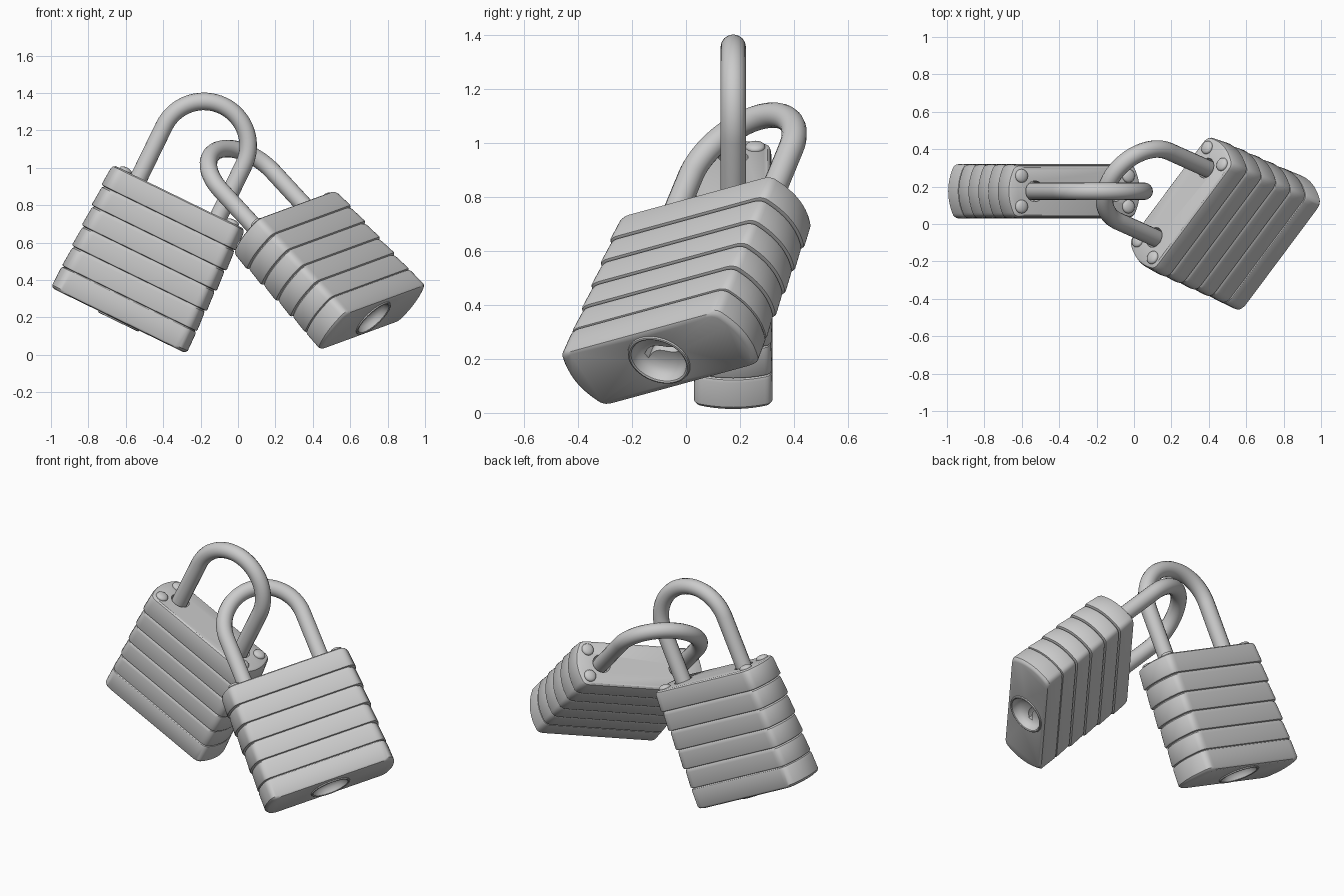
import bpy, bmesh
from math import sin, cos, pi, radians
from mathutils import Matrix, Vector

if "Cube" in bpy.data.objects:
    bpy.data.objects.remove(bpy.data.objects["Cube"])

HALF_T, CORNER_X, BULGE = 0.146, 0.365, 0.038


def make_object(name, bm):
    bmesh.ops.recalc_face_normals(bm, faces=bm.faces[:])
    me = bpy.data.meshes.new(name)
    bm.to_mesh(me)
    bm.free()
    ob = bpy.data.objects.new(name, me)
    bpy.context.collection.objects.link(ob)
    return ob


def outline(d):
    """Plate outline: flat sides, gently bowed ends, rounded corners; d = inset."""
    end_x = lambda y: CORNER_X + BULGE * (1 - (y / HALF_T) ** 2)
    side = []
    y0 = 0.118
    for k in range(-6, 7):
        y = y0 * k / 6
        side.append((end_x(y), y))
    a, b, c = (end_x(y0), y0), (CORNER_X + 0.004, HALF_T), (CORNER_X - 0.035, HALF_T)
    corner = []
    for k in range(1, 6):
        t = k / 5
        corner.append(tuple((1 - t) ** 2 * a[i] + 2 * t * (1 - t) * b[i] + t * t * c[i] for i in (0, 1)))
    half = [(x, -y) for x, y in reversed(corner)] + side + corner
    pts = half + [(-x, -y) for x, y in half]
    return [((abs(x) - d) * (1 if x > 0 else -1), y * (1 - 0.7 * d / HALF_T)) for x, y in pts]


def loft(bm, rings):
    """Closed solid through (z, inset) rings."""
    loops = [[bm.verts.new((x, y, z)) for x, y in outline(d)] for z, d in rings]
    n = len(loops[0])
    for lo, hi in zip(loops, loops[1:]):
        for i in range(n):
            bm.faces.new((lo[i], lo[(i + 1) % n], hi[(i + 1) % n], hi[i]))
    bm.faces.new(loops[0][::-1])
    bm.faces.new(loops[-1])


def lathe(bm, profile, loc=(0, 0, 0), n=48):
    """Revolve (r, z) points about z; r = 0 makes a pole."""
    loops = []
    for r, z in profile:
        count = n if r > 0 else 1
        loops.append([bm.verts.new((loc[0] + r * cos(2 * pi * i / n), loc[1] + r * sin(2 * pi * i / n), loc[2] + z))
                      for i in range(count)])
    for a, b in zip(loops, loops[1:]):
        for i in range(n):
            j = (i + 1) % n
            quad = [a[i % len(a)], a[j % len(a)], b[j % len(b)], b[i % len(b)]]
            bm.faces.new(list(dict.fromkeys(quad)))


def cut(ob, cutter):
    cutter.hide_render = True
    m = ob.modifiers.new("cut", 'BOOLEAN')
    m.object, m.operation, m.solver = cutter, 'DIFFERENCE', 'EXACT'


def plug(bm, r, z0, z1, loc):
    lathe(bm, [(0, z0), (r, z0), (r, z1), (0, z1)], loc)


levels = [0, 0.13, 0.25, 0.37, 0.49, 0.61, 0.735]
H = levels[-1]
LEG = 0.237

# bottom plate, with round lock opening
bm = bmesh.new()
loft(bm, [(0, 0.02), (0.005, 0.008), (0.016, 0), (0.115, 0.002), (0.125, 0.006), (0.13, 0.014)])
bottom_plate = make_object("bottom_plate", bm)
bm = bmesh.new()
plug(bm, 0.118, -0.05, 0.115, (0, 0, 0))
opening_cutter = make_object("opening_cutter", bm)
cut(bottom_plate, opening_cutter)

# stacked middle plates
bm = bmesh.new()
for z0, z1 in zip(levels[1:-2], levels[2:-1]):
    loft(bm, [(z0, 0.014), (z0 + 0.003, 0.005), (z0 + 0.01, 0.002), (z1 - 0.022, 0.008), (z1 - 0.008, 0.011), (z1, 0.02)])
middle_plates = make_object("middle_plates", bm)

# top plate, with shackle holes
bm = bmesh.new()
z0 = levels[-2]
loft(bm, [(z0, 0.014), (z0 + 0.003, 0.005), (z0 + 0.01, 0.002), (H - 0.022, 0.008), (H - 0.007, 0.014), (H, 0.027)])
top_plate = make_object("top_plate", bm)
bm = bmesh.new()
for s in (-1, 1):
    plug(bm, 0.055, H - 0.06, H + 0.05, (s * LEG, 0, 0))
shackle_hole_cutter = make_object("shackle_hole_cutter", bm)
cut(top_plate, shackle_hole_cutter)

# domed rivets
bm = bmesh.new()
for sx in (-1, 1):
    for sy in (-1, 1):
        dome = [(0.036 * cos(t * pi / 10), 0.004 + 0.016 * sin(t * pi / 10)) for t in range(5)]
        lathe(bm, [(0, -0.01), (0.036, -0.01)] + dome + [(0, 0.02)], (sx * 0.318, sy * 0.082, H), 24)
rivets = make_object("rivets", bm)

# lock cylinder: rim and dished face with wavy key slot
bm = bmesh.new()
lathe(bm, [(0, 0.112), (0.118, 0.112), (0.121, 0), (0.119, -0.006), (0.113, -0.008), (0.107, -0.004),
           (0.104, 0.006), (0.098, 0.024), (0.082, 0.042), (0.055, 0.053), (0.028, 0.058), (0, 0.06)])
lock_cylinder = make_object("lock_cylinder", bm)
bm = bmesh.new()
xs = [-0.075 + 0.15 * i / 20 for i in range(21)]
wave = lambda x: 0.014 * sin(x * 42)
pts = [(x, wave(x) - 0.013) for x in xs] + [(x, wave(x) + 0.013) for x in reversed(xs)]
f = bm.faces.new([bm.verts.new((x, y, 0.01)) for x, y in pts])
ext = bmesh.ops.extrude_face_region(bm, geom=[f])
bmesh.ops.translate(bm, vec=(0, 0, 0.09), verts=[v for v in ext['geom'] if isinstance(v, bmesh.types.BMVert)])
key_slot_cutter = make_object("key_slot_cutter", bm)
cut(lock_cylinder, key_slot_cutter)

# shackle
path = [(-LEG, H - 0.06), (-LEG, H + 0.15)]
path += [(-LEG * cos(pi * i / 32), H + 0.305 + LEG * sin(pi * i / 32)) for i in range(33)]
path += [(LEG, H + 0.15), (LEG, H - 0.06)]
cu = bpy.data.curves.new("shackle", 'CURVE')
cu.dimensions = '3D'
cu.bevel_depth, cu.bevel_resolution, cu.use_fill_caps = 0.047, 6, True
sp = cu.splines.new('POLY')
sp.points.add(len(path) - 1)
for p, (x, z) in zip(sp.points, path):
    p.co = (x, 0, z, 1)
shackle = bpy.data.objects.new("shackle", cu)
bpy.context.collection.objects.link(shackle)

# bake the parts, then place two linked padlocks
bpy.context.view_layer.update()
deps = bpy.context.evaluated_depsgraph_get()
parts = [bottom_plate, middle_plates, top_plate, rivets, lock_cylinder, shackle]
baked = {}
for ob in parts:
    me = bpy.data.meshes.new_from_object(ob.evaluated_get(deps))
    me.shade_smooth()
    me.set_sharp_from_angle(angle=radians(32))
    baked[ob.name] = me
for ob in parts + [opening_cutter, shackle_hole_cutter, key_slot_cutter]:
    bpy.data.objects.remove(ob)


def frame(right, up, origin):
    u = Vector(up).normalized()
    r = Vector(right)
    r = (r - u * r.dot(u)).normalized()
    m = Matrix((r, u.cross(r), u)).transposed().to_4x4()
    m.translation = origin
    return m


placements = {
    "left": frame((0.899, 0, -0.438), (0.438, 0, 0.899), (-0.638, 0.175, 0.183)),
    "right": frame((0.588, 0.782, 0.21), (-0.648, 0.291, 0.703), (0.723, -0.10, 0.197)),
}
for side, mat in placements.items():
    for name, me in baked.items():
        ob = bpy.data.objects.new(f"{side}_{name}", me)
        bpy.context.collection.objects.link(ob)
        ob.matrix_world = mat
